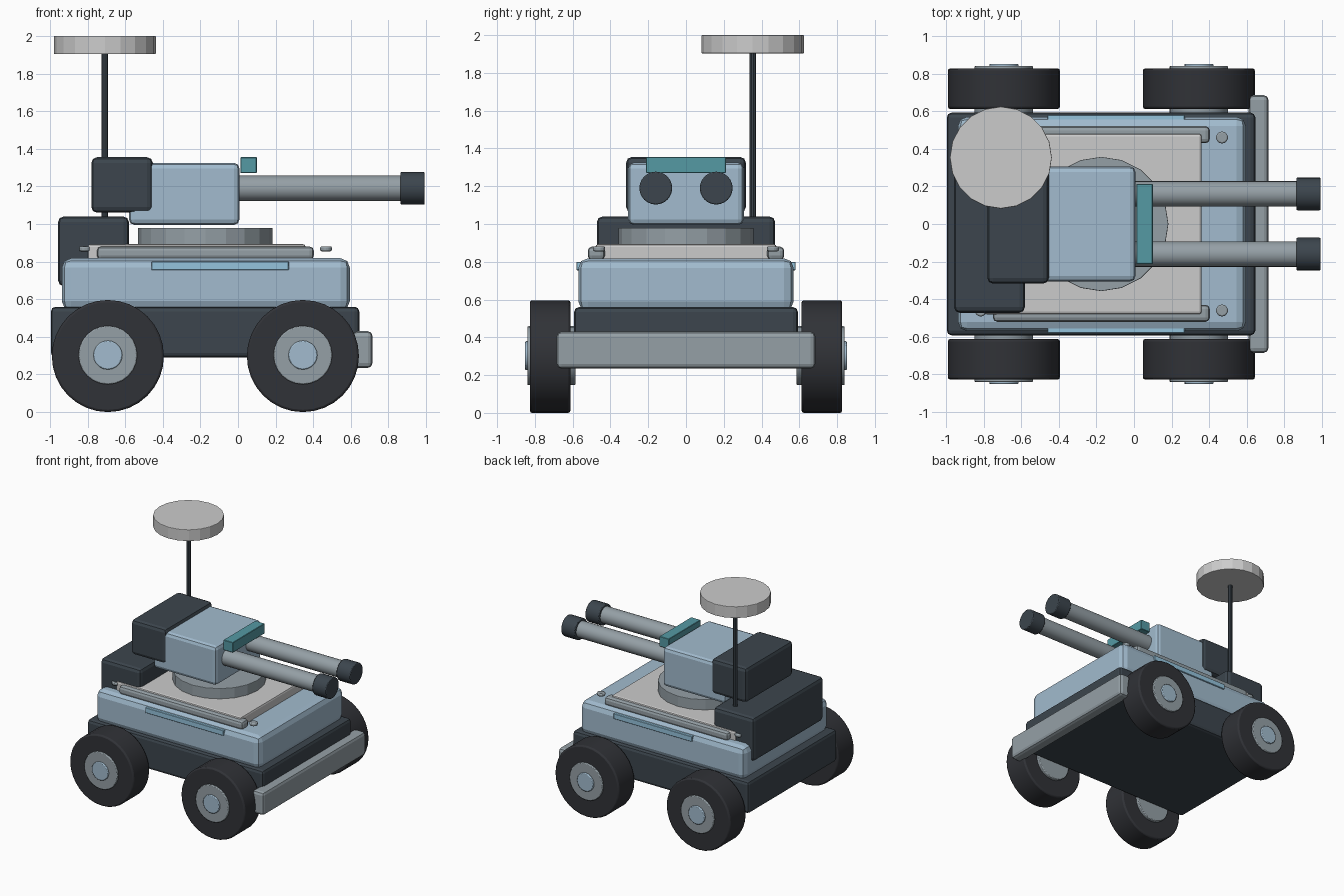
import bpy
from math import pi, radians

if "Cube" in bpy.data.objects:
    bpy.data.objects.remove(bpy.data.objects["Cube"])

def material(name, rgb):
    m = bpy.data.materials.new(name)
    m.diffuse_color = (*rgb, 1)
    m.use_nodes = True
    m.node_tree.nodes["Principled BSDF"].inputs["Base Color"].default_value = m.diffuse_color
    return m

BLUE = material("pale_blue", (0.36, 0.50, 0.62))
SKY = material("sky_blue", (0.30, 0.55, 0.72))
DARK = material("dark_slate", (0.045, 0.06, 0.075))
TYRE = material("rubber", (0.03, 0.032, 0.038))
STEEL = material("steel", (0.30, 0.35, 0.38))
PALE = material("pale_grey", (0.55, 0.57, 0.55))
TEAL = material("teal", (0.09, 0.32, 0.37))

def finish(name, mat, bevel, segments, smooth=True):
    ob = bpy.context.object
    ob.name = name
    ob.data.materials.append(mat)
    if smooth:
        bpy.ops.object.shade_smooth_by_angle(angle=radians(25))
    if bevel:
        b = ob.modifiers.new("edge", 'BEVEL')
        b.width, b.segments = bevel, segments
        b.limit_method, b.angle_limit = 'ANGLE', radians(40)
    return ob

def box(name, x, y, z, mat, bevel=0.02, segments=2):
    """Box from (min, max) ranges."""
    r = (x, y, z)
    bpy.ops.mesh.primitive_cube_add(size=1, location=[(a + b) / 2 for a, b in r])
    ob = bpy.context.object
    ob.scale = [b - a for a, b in r]
    bpy.ops.object.transform_apply(location=False, rotation=False, scale=True)
    return finish(name, mat, bevel, segments, smooth=False)

def cyl(name, axis, start, end, radius, centre, mat, sides=24, bevel=0.006, smooth=True):
    """Cylinder along an axis; centre gives the other two coordinates in order."""
    loc = list(centre)
    loc.insert('XYZ'.index(axis), (start + end) / 2)
    rot = {'X': (0, pi / 2, 0), 'Y': (pi / 2, 0, 0), 'Z': (0, 0, 0)}[axis]
    bpy.ops.mesh.primitive_cylinder_add(vertices=sides, radius=radius,
                                        depth=abs(end - start), location=loc, rotation=rot)
    return finish(name, mat, bevel, 2, smooth)

# hull
box("chassis", (-0.995, 0.645), (-0.592, 0.592), (0.29, 0.56), DARK, 0.025)
box("upper_hull", (-0.937, 0.595), (-0.57, 0.57), (0.54, 0.818), BLUE, 0.05)
box("front_bumper", (0.61, 0.715), (-0.685, 0.685), (0.235, 0.43), STEEL, 0.025)
box("deck_plate", (-0.80, 0.36), (-0.48, 0.48), (0.80, 0.893), PALE, 0.015)
box("rear_stowage", (-0.957, -0.58), (-0.472, 0.472), (0.67, 1.04), DARK, 0.03)

# wheels, side strips, deck rails and bolts on both sides
for s, side in ((-1, "right"), (1, "left")):
    for x, end in ((-0.692, "rear"), (0.345, "front")):
        cyl(f"{end}_{side}_tyre", 'Y', s * 0.612, s * 0.827, 0.298, (x, 0.298), TYRE, 32, 0.012)
        cyl(f"{end}_{side}_hub", 'Y', s * 0.585, s * 0.84, 0.156, (x, 0.303), STEEL, 24)
        cyl(f"{end}_{side}_hub_cap", 'Y', s * 0.80, s * 0.852, 0.077, (x, 0.303), BLUE, 20)
    ys = sorted((s * 0.54, s * 0.58))
    box(f"{side}_side_strip", (-0.46, 0.27), ys, (0.755, 0.80), SKY, 0.003, 1)
    ys = sorted((s * 0.43, s * 0.52))
    box(f"{side}_deck_rail", (-0.75, 0.403), ys, (0.81, 0.88), STEEL, 0.022)
    for x, end in ((-0.815, "rear"), (0.468, "front")):
        cyl(f"{end}_{side}_bolt", 'Z', 0.855, 0.881, 0.032, (x, s * 0.46), STEEL, 14, 0.008)

# turret
cyl("turret_ring", 'Z', 0.885, 0.98, 0.357, (-0.174, 0), STEEL, 20, 0.004, False)
box("turret_body", (-0.58, 0.008), (-0.306, 0.306), (0.995, 1.325), BLUE, 0.03)
box("turret_rear_pack", (-0.78, -0.453), (-0.317, 0.317), (1.06, 1.355), DARK, 0.03)
box("sight_visor", (0.012, 0.10), (-0.212, 0.212), (1.27, 1.355), TEAL, 0.003, 1)

# twin barrels
for s, side in ((-1, "right"), (1, "left")):
    cyl(f"{side}_barrel", 'X', -0.02, 0.90, 0.068, (s * 0.16, 1.19), STEEL, 24)
    cyl(f"{side}_muzzle", 'X', 0.864, 0.992, 0.087, (s * 0.16, 1.19), DARK, 24)

# antenna
cyl("antenna_pole", 'Z', 1.02, 1.92, 0.018, (-0.708, 0.353), DARK, 10, 0)
cyl("antenna_disc", 'Z', 1.903, 2.0, 0.271, (-0.708, 0.353), PALE, 20, 0.004, False)
